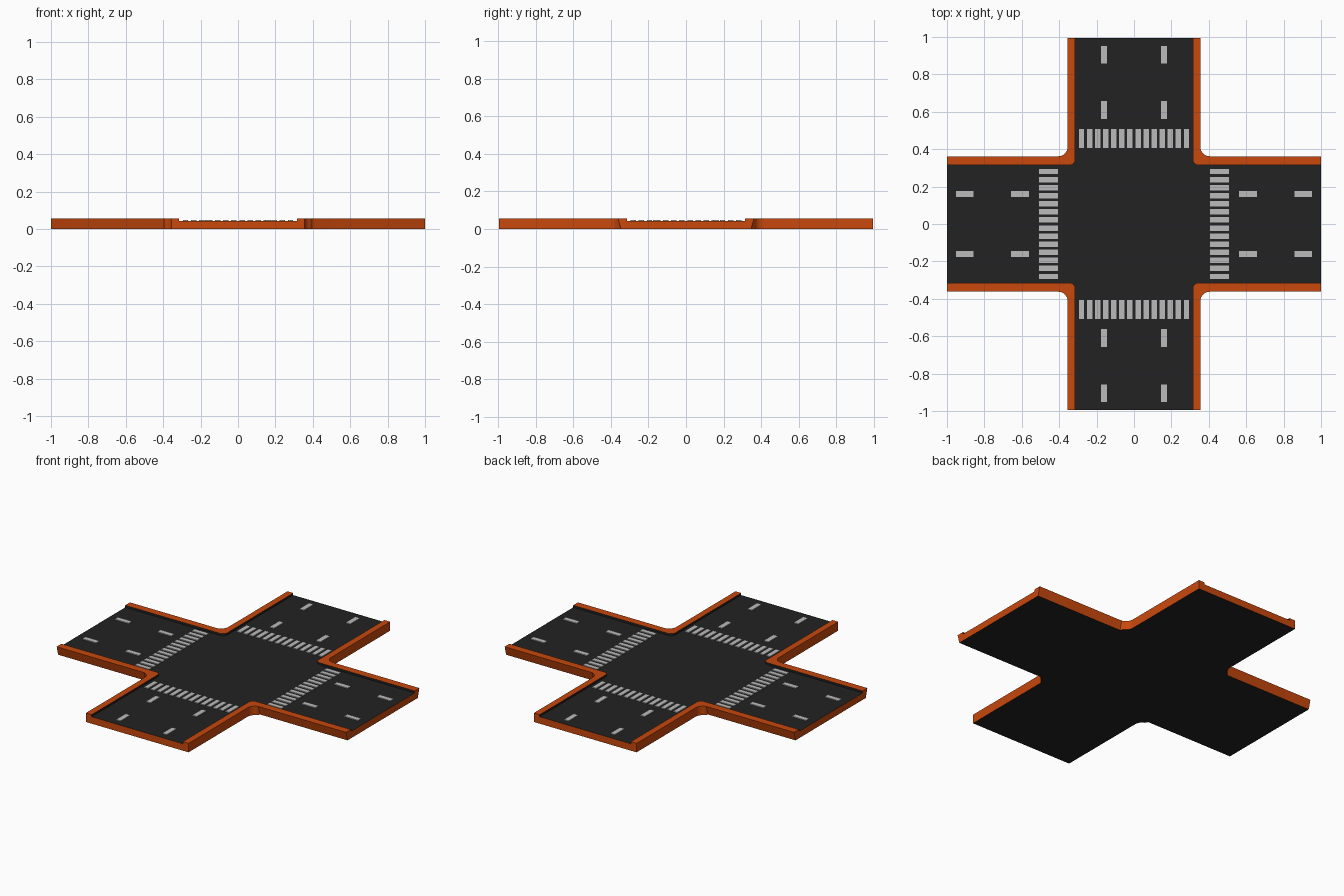
import bpy, bmesh, math

if "Cube" in bpy.data.objects:
    bpy.data.objects.remove(bpy.data.objects["Cube"])

TOP, ROAD, PAINT = 0.056, 0.043, 0.048      # heights of kerb, road, markings
EX, EY = 1.0, 0.995                          # arm ends


def material(name, rgb):
    m = bpy.data.materials.new(name)
    m.diffuse_color = (*rgb, 1)
    m.use_nodes = True
    m.node_tree.nodes["Principled BSDF"].inputs["Base Color"].default_value = m.diffuse_color
    return m


ORANGE = material("orange kerb", (0.58, 0.065, 0.004))
ASPHALT = material("dark asphalt", (0.016, 0.016, 0.016))
WHITE = material("grey white paint", (0.50, 0.50, 0.50))


def finish(name, bm, mats, mirror=False):
    me = bpy.data.meshes.new(name)
    bm.to_mesh(me)
    bm.free()
    ob = bpy.data.objects.new(name, me)
    bpy.context.collection.objects.link(ob)
    for m in mats:
        me.materials.append(m)
    if mirror:
        mod = ob.modifiers.new("quadrants", 'MIRROR')
        mod.use_axis = (True, True, False)
        mod.merge_threshold = 0.0005
    return ob


def corner_line(x, y, r, n=8):
    """Line from the +x arm end, round the corner, to the +y arm end."""
    cx, cy = x + r, y + r
    arc = [math.radians(270 - 90 * i / n) for i in range(n + 1)]
    return ([(EX, y)] + [(cx + r * math.cos(a), cy + r * math.sin(a)) for a in arc]
            + [(x, EY)])


inner = corner_line(0.315, 0.315, 0.03)
outer = corner_line(0.355, 0.362, 0.05)
# the kerb's outer wall leans in slightly along the x arms
outer_low = [(x, y - 0.015 if x > 0.39 else y) for x, y in outer]

# kerb: one quadrant, mirrored
bm = bmesh.new()
ring = lambda pts, z: [bm.verts.new((x, y, z)) for x, y in pts]
ob_, ot = ring(outer_low, 0), ring(outer, TOP)
ib, ir, it = ring(inner, 0), ring(inner, ROAD), ring(inner, TOP)
for i in range(len(inner) - 1):
    j = i + 1
    bm.faces.new((ot[i], ot[j], it[j], it[i]))
    bm.faces.new((ob_[i], ob_[j], ot[j], ot[i]))
    for quad in ((ir[i], it[i], it[j], ir[j]), (ib[i], ib[j], ob_[j], ob_[i])):
        bm.faces.new(quad).material_index = 1     # inner wall and underside
bm.faces.new((ib[0], ob_[0], ot[0], it[0], ir[0]))
bm.faces.new((ob_[-1], ib[-1], ir[-1], it[-1], ot[-1]))
kerb = finish("kerb", bm, [ORANGE, ASPHALT], True)
bpy.context.view_layer.objects.active = kerb
kerb.select_set(True)
bpy.ops.object.shade_smooth_by_angle(angle=math.radians(30))

# road slab: one quadrant, mirrored, with orange arm ends
bm = bmesh.new()
outline = [(0, 0), (EX, 0)] + inner + [(0, EY)]
low, high = ring(outline, 0), ring(outline, ROAD)
bm.faces.new(high)
bm.faces.new(low[::-1])
for i, j in ((1, 2), (-2, -1)):
    bm.faces.new((low[i], low[j], high[j], high[i])).material_index = 1
finish("road", bm, [ASPHALT, ORANGE], True)


# painted markings
def plate(bm, u, v, du, dv, swap):
    """Thin box centred at u across the arm and v along it."""
    verts = bmesh.ops.create_cube(bm, size=1)["verts"]
    for w in verts:
        a, b = u + w.co.x * du, v + w.co.y * dv
        z = PAINT if w.co.z > 0 else ROAD - 0.001
        w.co = (b, a, z) if swap else (a, b, z)


crossing, dashes = bmesh.new(), bmesh.new()
for swap in (False, True):
    for side in (-1, 1):
        for k in range(14):
            plate(crossing, (k - 6.5) * 0.0432, side * 0.457, 0.029, 0.1, swap)
        for lane in (-0.16, 0.16):
            for v in (0.61, 0.905):
                plate(dashes, lane, side * v, 0.032, 0.096, swap)
for name, mesh in (("crossing_stripes", crossing), ("lane_dashes", dashes)):
    bmesh.ops.recalc_face_normals(mesh, faces=mesh.faces)
    finish(name, mesh, [WHITE])
